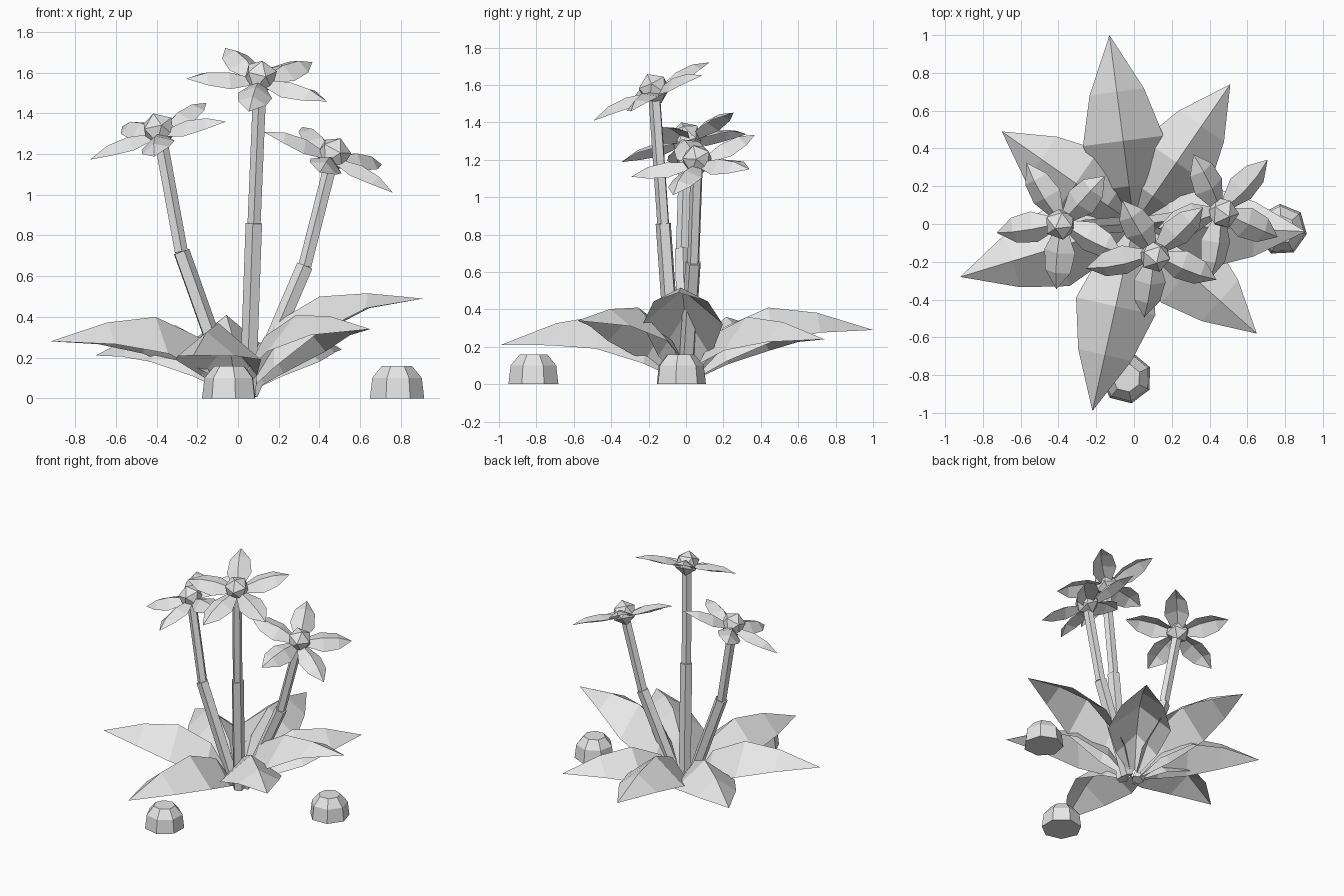
import bpy, bmesh, math
from mathutils import Vector, Matrix

if "Cube" in bpy.data.objects:
    bpy.data.objects.remove(bpy.data.objects["Cube"], do_unlink=True)

grey = bpy.data.materials.new("light grey")
grey.use_nodes = True
grey.diffuse_color = (0.8, 0.8, 0.8, 1)
grey.node_tree.nodes["Principled BSDF"].inputs["Base Color"].default_value = (0.8, 0.8, 0.8, 1)


def finish(bm, name, matrix=None):
    """Turn a bmesh into a flat shaded object."""
    if matrix:
        bm.transform(matrix)
    mesh = bpy.data.meshes.new(name)
    bm.to_mesh(mesh)
    bm.free()
    mesh.materials.append(grey)
    obj = bpy.data.objects.new(name, mesh)
    bpy.context.collection.objects.link(obj)
    return obj


def blade(bm, stations, tip, matrix):
    """Folded blade along +x; stations are (x, half width, rib z, edge z)."""
    def vert(x, y, z):
        return bm.verts.new(matrix @ Vector((x, y, z)))
    rows = [[vert(x, w, e), vert(x, 0, r), vert(x, -w, e)] for x, w, r, e in stations]
    for a, b in zip(rows, rows[1:]):
        for i in (0, 1):
            bm.faces.new((a[i], a[i + 1], b[i + 1], b[i]))
    end = vert(tip[0], 0, tip[1])
    for i in (0, 1):
        bm.faces.new((rows[-1][i], rows[-1][i + 1], end))


def rings(bm, profile, sides):
    """Closed solid from (centre, radius) rings stacked upward."""
    loops = []
    for centre, radius in profile:
        loops.append([bm.verts.new(centre + Vector((math.cos(a), math.sin(a), 0)) * radius)
                      for a in (math.tau * (i + 0.25) / sides for i in range(sides))])
    for lo, hi in zip(loops, loops[1:]):
        for i in range(sides):
            j = (i + 1) % sides
            bm.faces.new((lo[i], lo[j], hi[j], hi[i]))
    bm.faces.new(loops[0][::-1])
    bm.faces.new(loops[-1])


# Leaves: tip position and the height of the arch
leaves = [
    ((-0.13, 1.00, 0.29), 0.41),
    ((0.51, 0.74, 0.24), 0.36),
    ((-0.70, 0.49, 0.21), 0.36),
    ((-0.92, -0.28, 0.28), 0.40),
    ((-0.22, -0.99, 0.21), 0.37),
    ((0.65, -0.58, 0.34), 0.41),
    ((0.91, -0.04, 0.49), 0.50),
]
for n, ((x, y, z), top) in enumerate(leaves):
    length = math.hypot(x, y)
    stations = [
        (0.05, 0.03, 0.06, 0.03),
        (0.20 * length, 0.14, 0.74 * top, 0.30 * top),
        (0.44 * length, 0.215, top, top - 0.18),
        (0.70 * length, 0.145, 0.6 * top + 0.4 * z + 0.02, 0.3 * top + 0.7 * z - 0.05),
    ]
    bm = bmesh.new()
    blade(bm, stations, (length, z), Matrix.Rotation(math.atan2(y, x), 4, "Z"))
    finish(bm, f"leaf_{n + 1}")

# Flowers: stem base, stem joint, flower centre, facing direction
flowers = [
    ("middle", (0.05, -0.06, 0.02), (0.08, -0.12, 0.86), (0.11, -0.17, 1.58), (0.12, -0.48, 1)),
    ("right", (-0.03, 0.0, 0.02), (-0.28, -0.02, 0.72), (-0.39, 0.0, 1.32), (-0.33, -0.30, 1)),
    ("left", (0.06, 0.0, 0.02), (0.33, 0.04, 0.65), (0.47, 0.06, 1.20), (0.45, -0.28, 1)),
]
petal = [
    (0.03, 0.03, -0.01, -0.03),
    (0.16, 0.085, 0.02, -0.03),
    (0.27, 0.07, 0.015, -0.02),
]
for side, base, joint, centre, facing in flowers:
    base, joint, centre, facing = map(Vector, (base, joint, centre, facing))
    # Two part stem, thicker below the joint
    for part, start, end, r in (("lower", base, joint, 0.043), ("upper", joint, centre, 0.034)):
        axis = end - start
        bm = bmesh.new()
        rings(bm, [(Vector((0, 0, 0)), r), (Vector((0, 0, axis.length)), r)], 5)
        turn = axis.to_track_quat("Z", "Y").to_matrix().to_4x4()
        finish(bm, f"{side}_{part}_stem", Matrix.Translation(start) @ turn)

    # Five folded petals and a faceted centre
    tilt = Vector((0, 0, 1)).rotation_difference(facing).to_matrix().to_4x4()
    place = Matrix.Translation(centre) @ tilt
    bm = bmesh.new()
    for i in range(5):
        blade(bm, petal, (0.37, -0.02), Matrix.Rotation(math.radians(47 + 72 * i), 4, "Z"))
    finish(bm, f"{side}_petals", place)
    bm = bmesh.new()
    bmesh.ops.create_icosphere(bm, subdivisions=1, radius=0.087)
    finish(bm, f"{side}_flower_centre", place)

# Rocks beside the plant
for name, spot, turn in (("front_rock", (-0.04, -0.815, 0), 0.2), ("side_rock", (0.78, -0.03, 0), 0.5)):
    bm = bmesh.new()
    rings(bm, [(Vector((0, 0, h)), r) for h, r in ((0, 0.137), (0.10, 0.125), (0.16, 0.075))], 7)
    finish(bm, name, Matrix.Translation(spot) @ Matrix.Rotation(turn, 4, "Z"))
